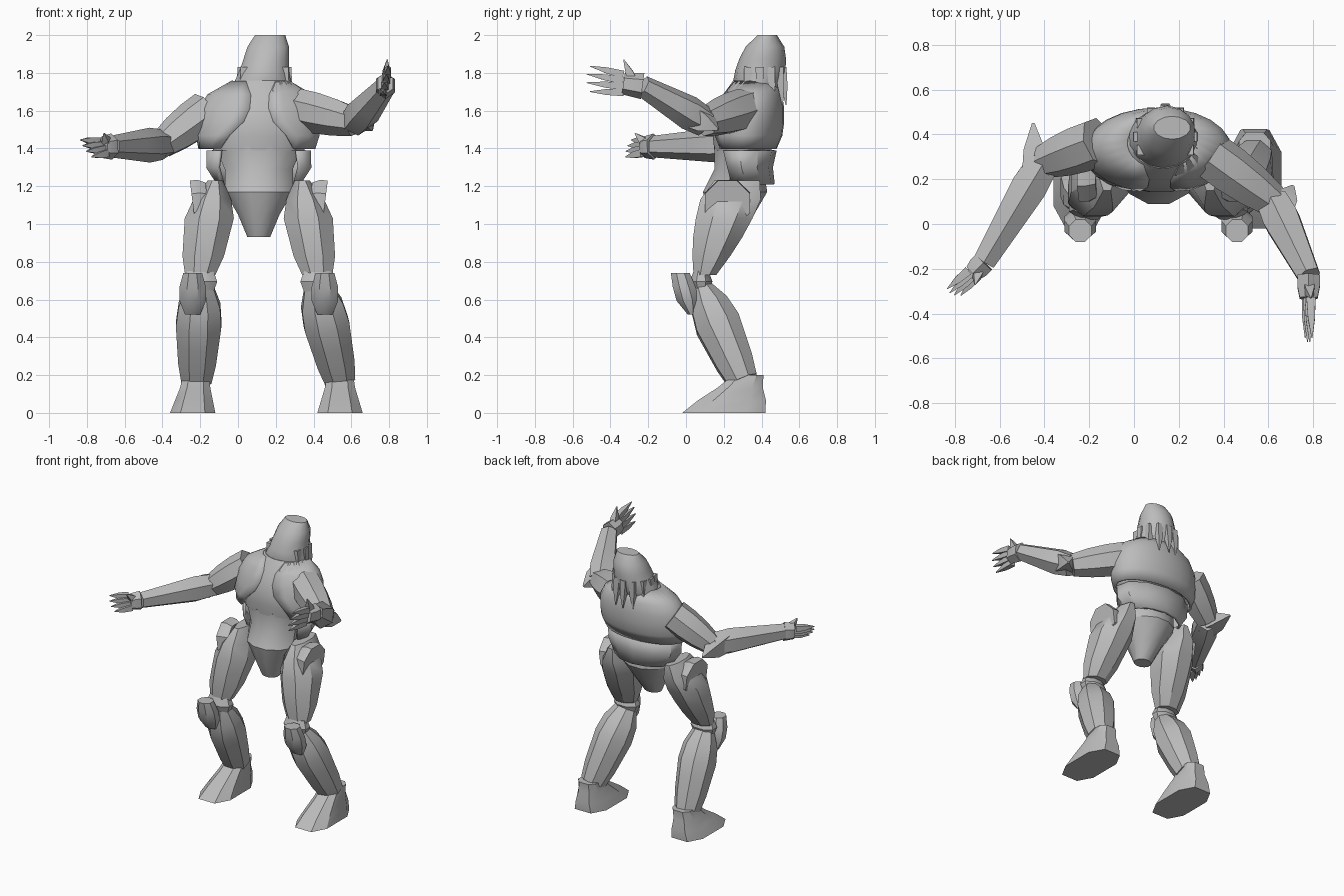
import bpy, bmesh, math
from mathutils import Vector

cube = bpy.data.objects.get("Cube")
if cube:
    bpy.data.objects.remove(cube)

shade = (.5, .5, .5, 1)
grey = bpy.data.materials.new("plain_grey")
grey.use_nodes = True
grey.diffuse_color = shade
grey.node_tree.nodes["Principled BSDF"].inputs["Base Color"].default_value = shade


def finish(name, bm):
    bmesh.ops.recalc_face_normals(bm, faces=bm.faces)
    mesh = bpy.data.meshes.new(name)
    bm.to_mesh(mesh)
    bm.free()
    mesh.materials.append(grey)
    obj = bpy.data.objects.new(name, mesh)
    bpy.context.collection.objects.link(obj)
    bpy.ops.object.select_all(action="DESELECT")
    obj.select_set(True)
    bpy.context.view_layer.objects.active = obj
    bpy.ops.object.shade_smooth_by_angle(angle=math.radians(32))
    return obj


def cross_axes(direction, level):
    """Side and depth axes of the rings along a part."""
    if level:
        return Vector((1, 0, 0)), Vector((0, 1, 0))
    if abs(direction.z) > .8:
        side = Vector((0, 1, 0)).cross(direction).normalized()
    else:
        side = direction.cross(Vector((0, 0, 1))).normalized()
    return side, side.cross(direction)


def squash(value, power):
    return math.copysign(abs(value) ** power, value)


def loft(name, start, end, widths, depths=None, sides=8, level=False, power=1):
    """Closed form with evenly spaced rings between two points."""
    bm = bmesh.new()
    start, end = Vector(start), Vector(end)
    side, deep = cross_axes((end - start).normalized(), level)
    angles = [math.tau * (i + .5) / sides for i in range(sides)]
    peak = math.cos(math.pi / sides) ** power
    rings = []
    for k, (w, d) in enumerate(zip(widths, depths or widths)):
        centre = start.lerp(end, k / (len(widths) - 1))
        rings.append([bm.verts.new(centre + side * w * squash(math.cos(t), power) / peak
                                   + deep * d * squash(math.sin(t), power) / peak) for t in angles])
    for low, high in zip(rings, rings[1:]):
        for i in range(sides):
            j = (i + 1) % sides
            bm.faces.new((low[i], low[j], high[j], high[i]))
    bm.faces.new(rings[0])
    bm.faces.new(rings[-1])
    return finish(name, bm)


def open_band(name, start, end, widths, depths, gaps, sides):
    """Armour wrapped around the back, its front opening given in degrees."""
    bm = bmesh.new()
    start, end = Vector(start), Vector(end)
    rings = []
    for k, (w, d, gap) in enumerate(zip(widths, depths, gaps)):
        centre = start.lerp(end, k / (len(widths) - 1))
        half = math.radians(gap)
        angles = [half + (math.tau - 2 * half) * i / sides for i in range(sides + 1)]
        rings.append([bm.verts.new(centre + Vector((w * math.sin(t), -d * math.cos(t), 0))) for t in angles])
    for low, high in zip(rings, rings[1:]):
        for i in range(sides):
            bm.faces.new((low[i], low[i + 1], high[i + 1], high[i]))
    obj = finish(name, bm)
    plate = obj.modifiers.new("plate_thickness", "SOLIDIFY")
    plate.thickness = .02
    plate.offset = 0


def spike(name, root, tip, radius):
    loft(name, root, tip, (radius, radius * .8, radius * .1), sides=4)


# Trunk
middle = .11
loft("abdomen", (middle, .22, .93), (middle, .3, 1.41), (.06, .11, .18, .18, .23),
     (.05, .12, .17, .13, .15), sides=12, level=True)
loft("chest", (middle, .3, 1.39), (.13, .36, 1.76), (.24, .27, .28, .28, .25, .14),
     (.15, .17, .18, .17, .15, .11), sides=20, level=True)
open_band("chest_armour", (.1, .31, 1.4), (.12, .36, 1.75), (.3, .32, .32, .31, .27, .15),
          (.16, .18, .18, .17, .15, .11), (40, 28, 14, 9, 10, 30), sides=22)
open_band("waist_guard", (middle, .31, 1.21), (middle, .31, 1.39), (.21, .27, .27),
          (.15, .14, .16), (65, 52, 48), sides=8)

# Head with hanging locks around the sides and back
loft("head", (.12, .37, 1.69), (.17, .43, 2), (.16, .15, .13, .12, .11, .08),
     (.1, .13, .13, .12, .1, .05), sides=14, level=True)
nape = Vector((.14, .39, 1.83))
for i in range(9):
    turn = math.radians(30 * (i - 1))
    outward = Vector((math.cos(turn), math.sin(turn), 0))
    spike(f"lock_{i + 1}", nape + outward * .12, nape + outward * .14 - Vector((0, 0, .2)), .022)

# Legs
for side, out in (("right", -1), ("left", 1)):
    hip = Vector((middle + out * .23, .27, 1.23))
    knee = Vector((middle + out * .31, .1, .73))
    ankle = Vector((.16 + out * .38, .3, .17))
    loft(f"{side}_thigh", hip, knee, (.04, .1, .13, .12, .11, .08),
         (.12, .16, .15, .13, .1, .06), level=True)
    socket = Vector((knee.x, .08, .64))
    loft(f"{side}_knee_joint", socket, socket + Vector((0, 0, .11)), (.07, .09, .07),
         (.04, .06, .04), level=True)
    pad = Vector((middle + out * .35, .03, .52))
    loft(f"{side}_knee_pad", pad, pad + Vector((0, -.06, .22)), (.04, .07, .07, .05),
         (.02, .06, .06, .05), level=True)
    loft(f"{side}_shin", socket + Vector((0, 0, .03)), ankle, (.07, .11, .12, .11, .1, .08),
         (.05, .1, .12, .11, .1, .08))
    loft(f"{side}_foot", (.15 + out * .39, .2, 0), (ankle.x, .33, .2), (.12, .1, .08, .07),
         (.22, .18, .12, .08), level=True, power=.7)
    plate = Vector((middle + out * .27, .22, 1.12))
    loft(f"{side}_hip_disc", plate, plate + Vector((out * .08, 0, -.01)), (.1, .12, .12))

# Arms: shoulder, elbow, wrist, elbow spike tip, finger reach, finger spread, thumb offset
arms = {
    "right": ((-.16, .37, 1.6), (-.4, .28, 1.42), (-.67, -.17, 1.41), (-.45, .45, 1.4),
              (-.14, -.14, -.01), (.02, -.01, -.03), (-.04, -.1, .07)),
    "left": ((.33, .31, 1.61), (.62, .1, 1.54), (.78, -.23, 1.73), (.71, .17, 1.5),
             (0, -.29, .04), (.01, 0, .045), (.01, -.1, .14)),
}
for side, points in arms.items():
    shoulder, elbow, wrist, point, reach, spread, thumb = map(Vector, points)
    loft(f"{side}_upper_arm", shoulder, elbow, (.1, .1, .09, .07), sides=7)
    loft(f"{side}_forearm", elbow, wrist, (.07, .08, .07, .06, .05), sides=6)
    spike(f"{side}_elbow_spike", elbow.lerp(wrist, .15), point, .06)

    # Hand: palm, four clawed fingers and a thumb
    knuckle = wrist + reach * .35
    loft(f"{side}_palm", wrist, knuckle, (.05, .05, .04), (.06, .055, .05), sides=6)
    for i in range(4):
        fan = i - 1.5
        tip = wrist + reach * (1.05 - .06 * abs(fan)) + spread * fan
        spike(f"{side}_finger_{i + 1}", knuckle + spread * fan * .7, tip, .02)
    spike(f"{side}_thumb", wrist.lerp(knuckle, .4), wrist + thumb, .025)
